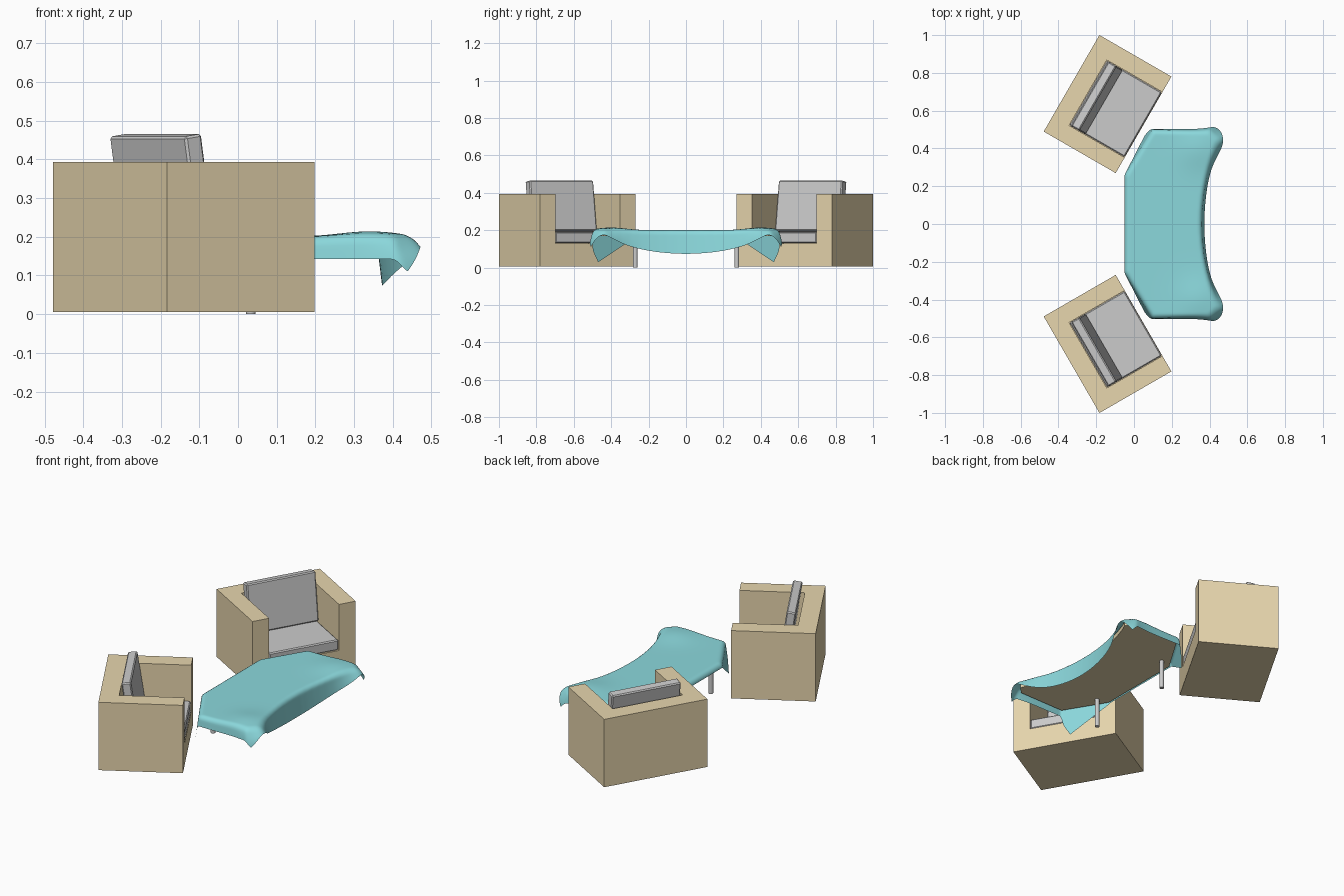
import bpy, bmesh, math
from mathutils import Matrix, Vector

if "Cube" in bpy.data.objects:
    bpy.data.objects.remove(bpy.data.objects["Cube"])


def material(name, color):
    m = bpy.data.materials.new(name)
    m.diffuse_color = (*color, 1)
    m.use_nodes = True
    m.node_tree.nodes["Principled BSDF"].inputs["Base Color"].default_value = m.diffuse_color
    return m


WOOD = material("pale_wood", (0.80, 0.67, 0.42))
CLOTH = material("teal_cloth", (0.26, 0.69, 0.72))


def add_object(name, bm, mat=None):
    bmesh.ops.recalc_face_normals(bm, faces=bm.faces)
    me = bpy.data.meshes.new(name)
    bm.to_mesh(me)
    bm.free()
    ob = bpy.data.objects.new(name, me)
    bpy.context.collection.objects.link(ob)
    if mat:
        me.materials.append(mat)
    return ob


def box(name, lo, hi, mat=None, bevel=0.0, matrix=Matrix()):
    lo, hi = Vector(lo), Vector(hi)
    bm = bmesh.new()
    bmesh.ops.create_cube(bm, size=1)
    for v in bm.verts:
        v.co = (lo + hi) / 2 + v.co * (hi - lo)
    if bevel:
        bmesh.ops.bevel(bm, geom=bm.edges[:], offset=bevel, segments=1, affect='EDGES')
    bm.transform(matrix)
    return add_object(name, bm, mat)


def chair(side, label):
    # local x points forward, local y across the seat
    place = Matrix.Translation((-0.14, side * 0.635, 0)) @ Matrix.Rotation(-side * math.radians(30), 4, 'Z')

    # frame: block with the seat well cut out
    frame = box(label + "_chair_frame", (-0.22, -0.295, 0.005), (0.22, 0.295, 0.393), WOOD, matrix=place)
    well = box("well_cutter", (-0.12, -0.2, 0.13), (0.4, 0.2, 0.6), matrix=place)
    well.hide_render = True
    mod = frame.modifiers.new("well", 'BOOLEAN')
    mod.object, mod.operation = well, 'DIFFERENCE'
    deps = bpy.context.evaluated_depsgraph_get()
    frame.data = bpy.data.meshes.new_from_object(frame.evaluated_get(deps))
    frame.modifiers.clear()
    bpy.data.objects.remove(well)

    # cushions
    box(label + "_seat_cushion", (-0.118, -0.198, 0.131), (0.218, 0.198, 0.19), bevel=0.006, matrix=place)
    lean = Matrix.Translation((-0.065, 0, 0.328)) @ Matrix.Rotation(math.radians(-8.4), 4, 'Y')
    box(label + "_back_cushion", (-0.025, -0.197, -0.136), (0.025, 0.197, 0.136), bevel=0.006, matrix=place @ lean)


chair(1, "far")
chair(-1, "near")

# table top outline: cut back corners, concave front edge
half = [(-0.035, 0.255), (0.105, 0.485), (0.395, 0.48), (0.435, 0.44)]
curve = [(0.345 + 0.45 * (y / 100) ** 2, y / 100) for y in range(40, -41, -5)]
outline = [Vector(p) for p in half + curve + [(x, -y) for x, y in reversed(half)]]

bm = bmesh.new()
face = bm.faces.new([bm.verts.new((p.x, p.y, 0.168)) for p in outline])
ext = bmesh.ops.extrude_face_region(bm, geom=[face])
bmesh.ops.translate(bm, vec=(0, 0, 0.025), verts=[g for g in ext["geom"] if isinstance(g, bmesh.types.BMVert)])
add_object("table_top", bm, WOOD)

# table legs
for s in (-1, 1):
    bm = bmesh.new()
    bmesh.ops.create_cone(bm, cap_ends=True, segments=24, radius1=0.0125, radius2=0.0125, depth=0.17,
                          matrix=Matrix.Translation((0.033, s * 0.272, 0.085)))
    leg = add_object("table_leg", bm)
    bpy.context.view_layer.objects.active = leg
    leg.select_set(True)
    bpy.ops.object.shade_smooth_by_angle()
    leg.select_set(False)


def nearest(p):
    """Closest outline point and whether p lies inside the outline."""
    best, inside = None, False
    for a, b in zip(outline, outline[1:] + outline[:1]):
        e = b - a
        q = a + e * max(0, min(1, (p - a).dot(e) / e.length_squared))
        if best is None or (q - p).length_squared < (best - p).length_squared:
            best = q
        if (a.y > p.y) != (b.y > p.y) and p.x < a.x + e.x * (p.y - a.y) / e.y:
            inside = not inside
    return best, inside


def drape(u, v):
    """Fold a flat cloth point down over the table edge."""
    p = Vector((u, v))
    q, inside = nearest(p)
    z = 0.2 + 0.014 * math.exp(-((u - 0.34) ** 2 + (abs(v) - 0.40) ** 2) / 0.012)
    if inside:
        return (u, v, z)
    d = (p - q).length
    flare = 0.12 + 0.55 * math.exp(-((u - 0.47) ** 2 + (abs(v) - 0.45) ** 2) / 0.012)
    out = (p - q).normalized() * (min(d, 0.012) + flare * d)
    return (q.x + out.x, q.y + out.y, z - d * math.sqrt(max(0.1, 1 - flare ** 2)))


# tablecloth: rectangular sheet draped over the table
NU, NV = 64, 120
bm = bmesh.new()
grid = [[bm.verts.new(drape(-0.065 + 0.54 * i / NU, -0.545 + 1.09 * j / NV)) for j in range(NV + 1)]
        for i in range(NU + 1)]
for i in range(NU):
    for j in range(NV):
        bm.faces.new((grid[i][j], grid[i + 1][j], grid[i + 1][j + 1], grid[i][j + 1]))
cloth = add_object("tablecloth", bm, CLOTH)
cloth.data.shade_smooth()
relax = cloth.modifiers.new("relax", 'SMOOTH')
relax.factor, relax.iterations = 0.5, 4
